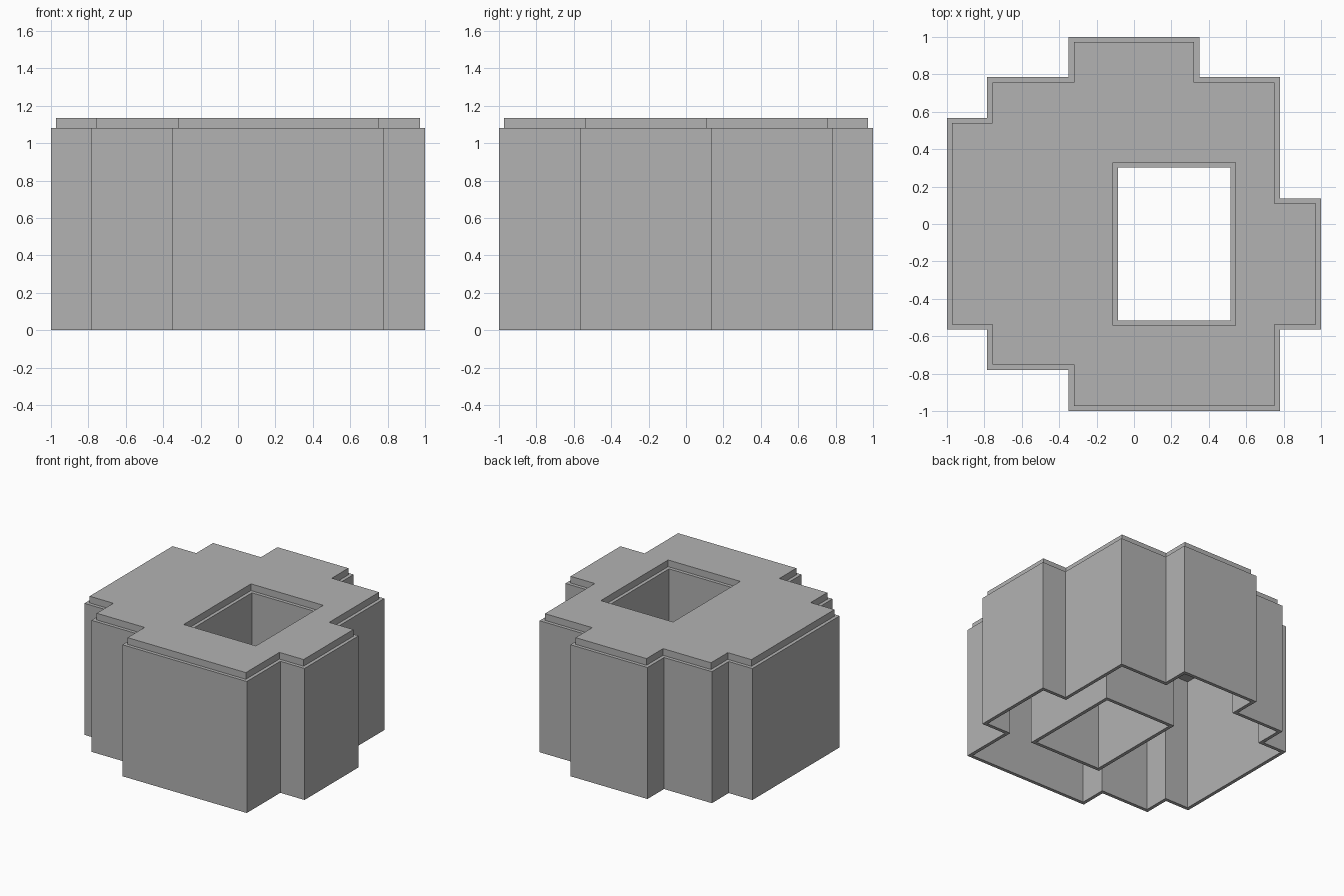
import bpy, bmesh
from mathutils import Vector

cube = bpy.data.objects.get("Cube")
if cube:
    bpy.data.objects.remove(cube, do_unlink=True)

WALL = 0.028       # wall thickness and top ledge width
WALL_TOP = 1.08
ROOF_TOP = 1.135

# Footprint counter-clockwise, opening clockwise: solid is always on the left
footprint = [(-0.35, -1), (0.78, -1), (0.78, -0.565), (1, -0.565),
             (1, 0.137), (0.78, 0.137), (0.78, 0.785), (0.35, 0.785),
             (0.35, 1), (-0.35, 1), (-0.35, 0.785), (-0.785, 0.785),
             (-0.785, 0.567), (-1, 0.567), (-1, -0.565), (-0.785, -0.565),
             (-0.785, -0.78), (-0.35, -0.78)]
opening = [(-0.085, -0.515), (-0.085, 0.302), (0.515, 0.302), (0.515, -0.515)]


def inset(loop, distance):
    """Move a right-angled loop into the solid."""
    points = [Vector(p) for p in loop]
    result = []
    for i, p in enumerate(points):
        before = (p - points[i - 1]).normalized()
        after = (points[(i + 1) % len(points)] - p).normalized()
        total = before + after
        result.append(p + distance * Vector((-total.y, total.x)))
    return result


def ring(bm, loop, z):
    return [bm.verts.new((p[0], p[1], z)) for p in loop]


def bridge(bm, a, b):
    for i in range(len(a)):
        j = (i + 1) % len(a)
        bm.faces.new((a[i], a[j], b[j], b[i]))


def finish(bm, name, material):
    bmesh.ops.recalc_face_normals(bm, faces=bm.faces)
    mesh = bpy.data.meshes.new(name)
    bm.to_mesh(mesh)
    bm.free()
    mesh.materials.append(material)
    obj = bpy.data.objects.new(name, mesh)
    bpy.context.collection.objects.link(obj)
    return obj


def build_wall(name, loop, material):
    """Thin upright wall, open at the bottom of the hollow it borders."""
    bm = bmesh.new()
    inner = inset(loop, WALL)
    rings = [ring(bm, loop, 0), ring(bm, loop, WALL_TOP),
             ring(bm, inner, WALL_TOP), ring(bm, inner, 0)]
    for i in range(4):
        bridge(bm, rings[i], rings[(i + 1) % 4])
    return finish(bm, name, material)


def build_roof(name, loops, material):
    """Flat slab with an opening, set in from the wall faces."""
    bm = bmesh.new()
    levels = []
    for z in (WALL_TOP, ROOF_TOP):
        rings = [ring(bm, inset(loop, WALL), z) for loop in loops]
        edges = [bm.edges.new((r[i - 1], r[i])) for r in rings for i in range(len(r))]
        bmesh.ops.triangle_fill(bm, edges=edges, use_beauty=True,
                                normal=(0, 0, 1))
        levels.append(rings)
    for low, high in zip(*levels):
        bridge(bm, low, high)
    return finish(bm, name, material)


# Single grey finish
grey = bpy.data.materials.new("plain_grey")
grey.use_nodes = True
colour = (0.448, 0.448, 0.448, 1)
grey.diffuse_color = colour
grey.node_tree.nodes["Principled BSDF"].inputs["Base Color"].default_value = colour

build_wall("outer_wall", footprint, grey)
build_wall("shaft_wall", opening, grey)
build_roof("roof_slab", (footprint, opening), grey)
